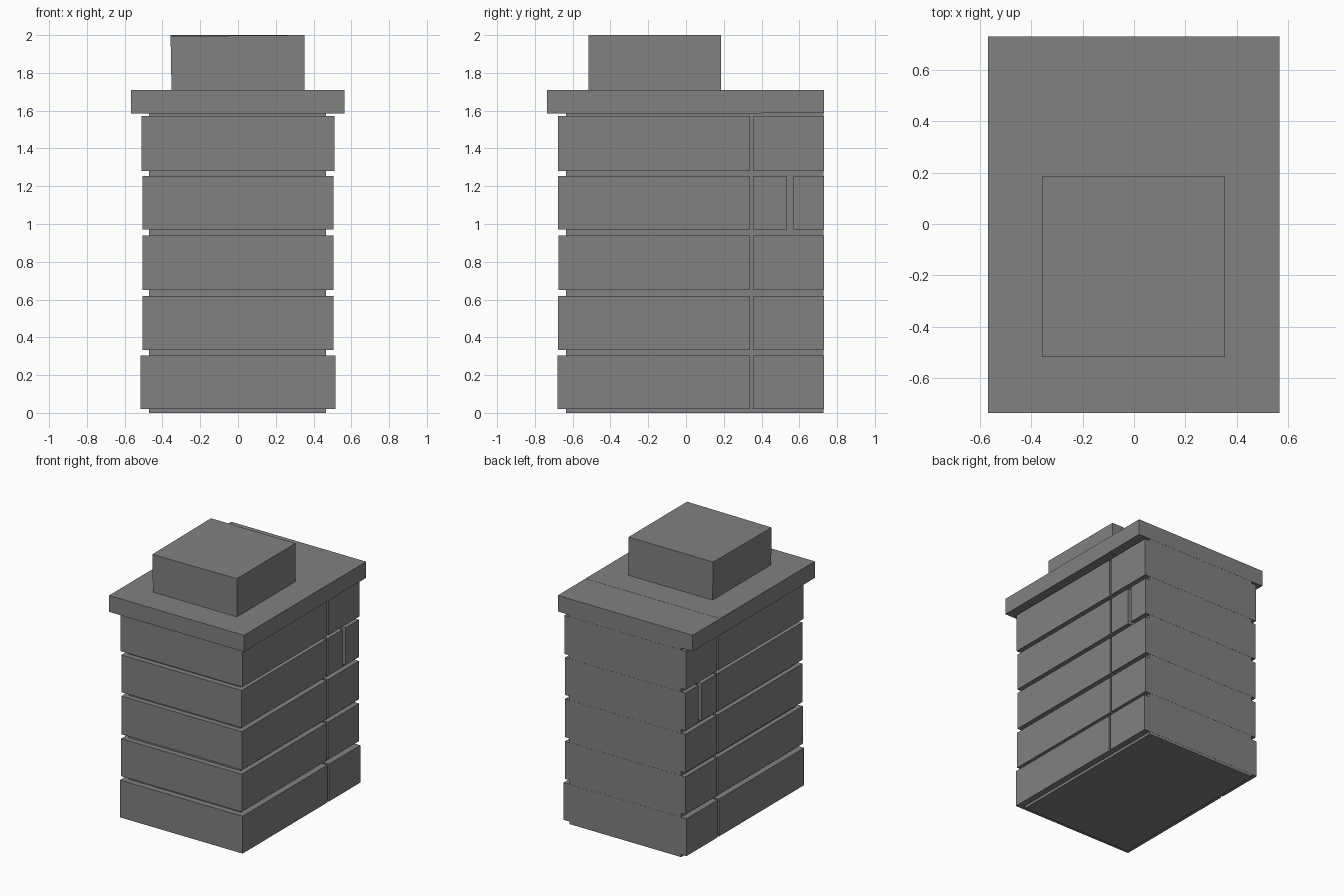
import bpy

default_cube = bpy.data.objects.get("Cube")
if default_cube:
    bpy.data.objects.remove(default_cube, do_unlink=True)

stone = bpy.data.materials.new("grey_stone")
stone.use_nodes = True
GREY = (0.22, 0.22, 0.22, 1.0)
stone.diffuse_color = GREY
stone.node_tree.nodes["Principled BSDF"].inputs["Base Color"].default_value = GREY


def block(name, x, y, z):
    """Add a box spanning the given (low, high) ranges."""
    spans = (x, y, z)
    bpy.ops.mesh.primitive_cube_add(size=1, location=[(a + b) / 2 for a, b in spans])
    obj = bpy.context.object
    obj.name = name
    obj.scale = [b - a for a, b in spans]
    bpy.ops.object.transform_apply(location=False, rotation=False, scale=True)
    obj.data.materials.append(stone)
    return obj


BACK = 0.73

# Recessed mortar core behind the stones
block("mortar_core", (-0.47, 0.467), (-0.635, BACK - 0.001), (0, 1.6))

# Stone courses: bottom, top, half width, front edge
courses = [
    (0.02, 0.303, 0.515, -0.68),
    (0.333, 0.618, 0.506, -0.677),
    (0.65, 0.94, 0.505, -0.675),
    (0.97, 1.253, 0.505, -0.677),
    (1.28, 1.572, 0.51, -0.677),
]
for i, (low, high, half, front) in enumerate(courses):
    x, z = (-half, half), (low, high)
    block(f"front_stone_{i + 1}", x, (front, 0.34), z)
    # The fourth course has an additional vertical joint at the back
    splits = [(0.355, 0.535), (0.57, BACK)] if i == 3 else [(0.355, BACK)]
    for j, y in enumerate(splits):
        block(f"back_stone_{i + 1}_{j + 1}", x, y, z)

# Overhanging cap, laid in two slabs
block("cap_front_slab", (-0.567, 0.565), (-0.735, 0.4), (1.585, 1.71))
block("cap_back_slab", (-0.567, 0.565), (0.4, BACK), (1.587, 1.709))

# Top block, very slightly uneven
top = block("top_block", (-0.357, 0.353), (-0.517, 0.185), (1.71, 2.0))
for v in top.data.vertices:
    if v.co.z < 0 and v.co.x < 0:
        v.co.x += 0.005
    elif v.co.z > 0 and v.co.x < 0 and v.co.y < 0:
        v.co.z -= 0.006
